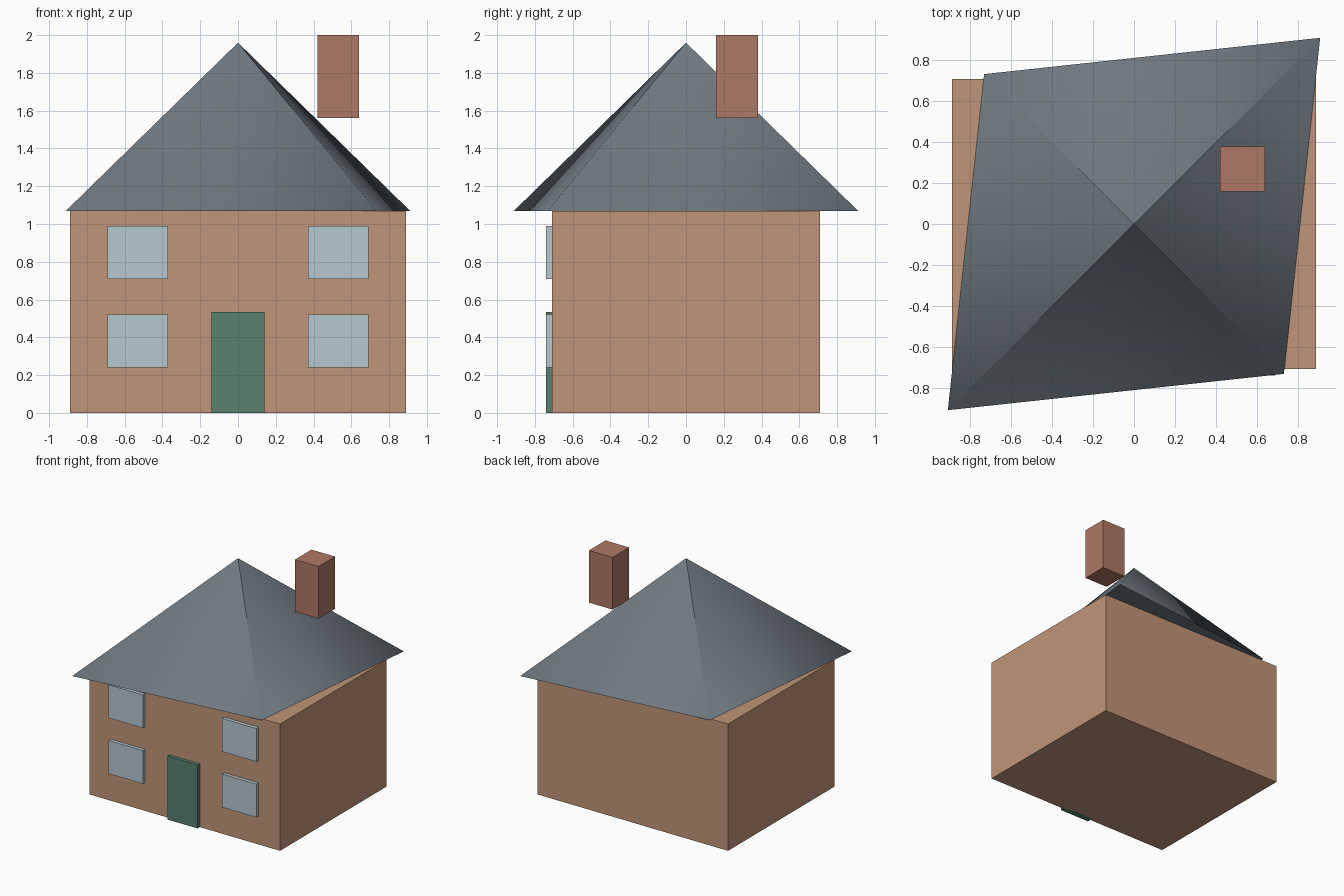
import bpy
from math import radians

if "Cube" in bpy.data.objects:
    bpy.data.objects.remove(bpy.data.objects["Cube"])


def material(name, color):
    m = bpy.data.materials.new(name)
    m.diffuse_color = (*color, 1)
    m.use_nodes = True
    m.node_tree.nodes["Principled BSDF"].inputs["Base Color"].default_value = m.diffuse_color
    return m


def box(name, lo, hi, mat):
    """Box between two opposite corners."""
    centre = [(a + b) / 2 for a, b in zip(lo, hi)]
    bpy.ops.mesh.primitive_cube_add(size=1, location=centre)
    o = bpy.context.object
    o.name = name
    o.scale = [b - a for a, b in zip(lo, hi)]
    bpy.ops.object.transform_apply(location=False, rotation=False, scale=True)
    o.data.materials.append(mat)
    return o


plaster = material("plaster", (0.53, 0.30, 0.19))
slate = material("slate", (0.16, 0.19, 0.22))
brick = material("brick", (0.42, 0.19, 0.13))
glass = material("glass", (0.46, 0.58, 0.63))
green = material("green_paint", (0.10, 0.22, 0.16))

WALL_X, WALL_Y, WALL_TOP, APEX = 0.89, 0.71, 1.07, 1.96
FRONT = -0.74   # outer face of door and windows
INNER = -0.68   # their hidden back face, inside the wall

# Walls, door and chimney
box("walls", (-WALL_X, -WALL_Y, 0), (WALL_X, WALL_Y, WALL_TOP), plaster)
box("door", (-0.14, FRONT, 0), (0.14, INNER, 0.535), green)
box("chimney", (0.42, 0.16, 1.56), (0.64, 0.38, 2.0), brick)

# Two rows of windows either side of the door
for row, z in (("lower", 0.24), ("upper", 0.71)):
    for side, x in (("left", -0.53), ("right", 0.53)):
        box(f"window_{row}_{side}", (x - 0.16, FRONT, z),
            (x + 0.16, INNER, z + 0.28), glass)

# Four-sided roof: stretched along one diagonal, then turned 45 degrees
bpy.ops.mesh.primitive_cone_add(vertices=4, radius1=1, radius2=0, depth=APEX - WALL_TOP,
                                location=(0, 0, (APEX + WALL_TOP) / 2))
roof = bpy.context.object
roof.name = "roof"
roof.scale = (1.288, 1.037, 1)
bpy.ops.object.transform_apply(location=False, rotation=False, scale=True)
roof.rotation_euler.z = radians(45)
bpy.ops.object.transform_apply(location=False, rotation=True, scale=False)
roof.data.materials.append(slate)

# Roof shading: blended at the eaves, creased at the peak, flat underneath
mesh = roof.data
for p in mesh.polygons:
    p.use_smooth = True
normals = [None] * len(mesh.loops)
for p in mesh.polygons:
    for i in p.loop_indices:
        v = mesh.vertices[mesh.loops[i].vertex_index].co
        n = p.normal.copy()
        if n.z > 0 and v.z < 0:
            n.xy = v.xy.normalized() * n.xy.length
        normals[i] = n
mesh.normals_split_custom_set(normals)
